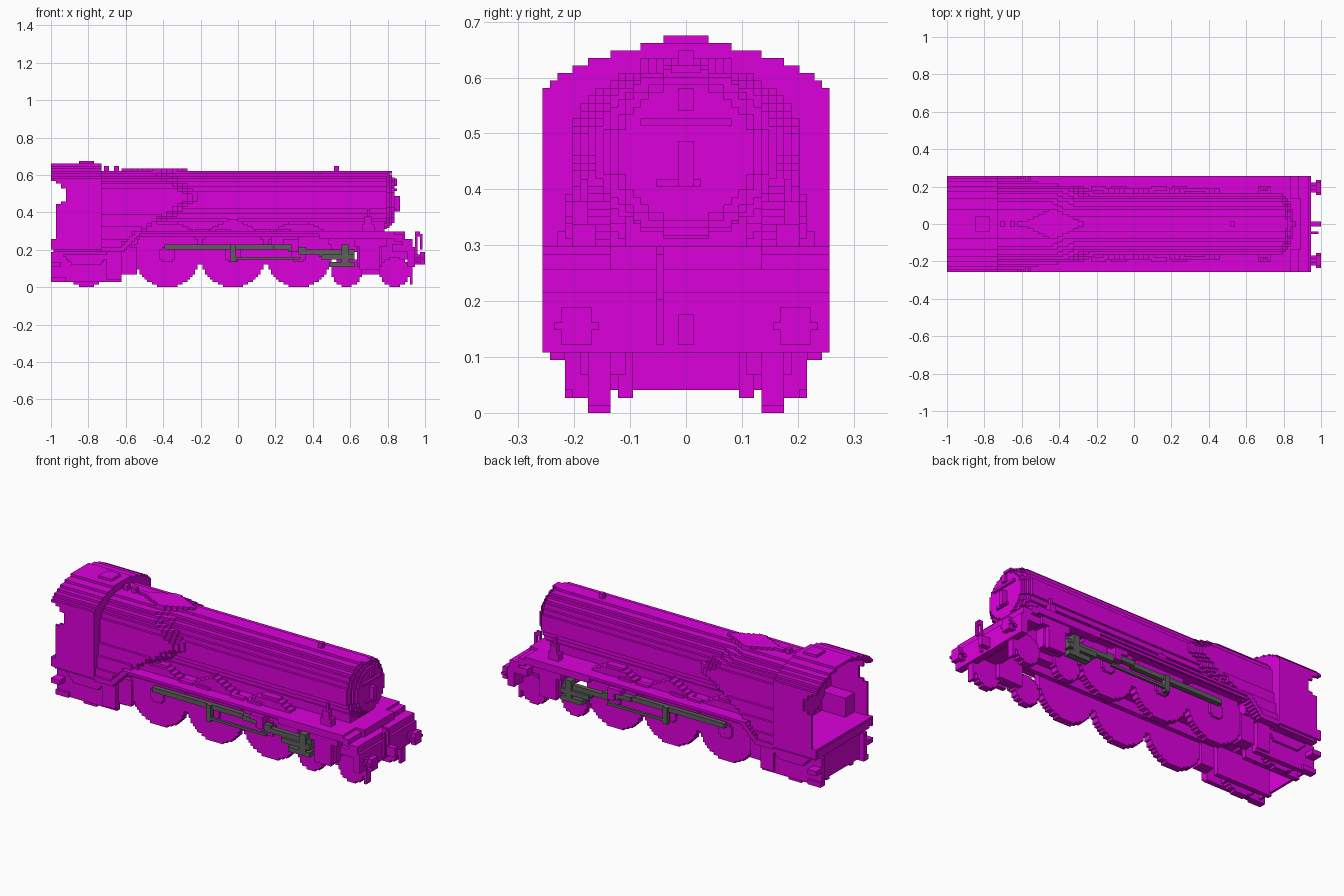
import bpy
import bmesh
from math import sqrt

cube = bpy.data.objects.get("Cube")
if cube:
    bpy.data.objects.remove(cube)

U = 2 / 148  # one grid unit; all sizes below are in grid units


def material(name, colour):
    m = bpy.data.materials.new(name)
    m.use_nodes = True
    m.diffuse_color = (*colour, 1)
    m.node_tree.nodes["Principled BSDF"].inputs["Base Color"].default_value = (*colour, 1)
    return m


PURPLE = material("bright purple", (0.72, 0.0, 0.72))
GREY = material("dark grey", (0.11, 0.115, 0.105))


class Part:
    """Collects blocks and stepped prisms into one object."""

    def __init__(self, name, mat=PURPLE):
        self.name, self.mat, self.bm = name, mat, bmesh.new()

    def prism(self, outline, axis, a, b):
        # outline is in (y, z) when axis is x, and in (x, z) when axis is y
        place = (lambda p, d: (d, *p)) if axis == "x" else (lambda p, d: (p[0], d, p[1]))
        ends = [[self.bm.verts.new([c * U for c in place(p, d)]) for p in outline] for d in (a, b)]
        self.bm.faces.new(ends[0])
        self.bm.faces.new(ends[1][::-1])
        for i in range(len(outline)):
            j = (i + 1) % len(outline)
            self.bm.faces.new((ends[0][i], ends[1][i], ends[1][j], ends[0][j]))
        return self

    def block(self, x, y, z):
        return self.prism([(y[0], z[0]), (y[1], z[0]), (y[1], z[1]), (y[0], z[1])], "x", *x)

    def pair(self, x, y, z):
        return self.block(x, y, z).block(x, (-y[1], -y[0]), z)

    def finish(self):
        bmesh.ops.recalc_face_normals(self.bm, faces=self.bm.faces)
        mesh = bpy.data.meshes.new(self.name)
        self.bm.to_mesh(mesh)
        self.bm.free()
        mesh.materials.append(self.mat)
        bpy.context.collection.objects.link(bpy.data.objects.new(self.name, mesh))


def stepped(rows, centre=0):
    """Symmetric staircase outline from (height, half width) rows."""
    right = [(w, z + d) for z, w in rows for d in (0, 1)]
    return [(centre + w, z) for w, z in right] + [(centre - w, z) for w, z in right[::-1]]


def arc(h, r):
    return sqrt(max(0, 1 - (h / r) ** 2))


def disc(r, cz, centre=0, rz=None):
    rz = rz or r
    n = round(2 * rz)
    return stepped([(cz - n / 2 + k, max(1, round(r * arc(k + 0.5 - n / 2, rz))))
                    for k in range(n)], centre)


# Wheels
DRIVERS = (-28, -2, 24)
for name, centres, r in (("driving_wheel", DRIVERS, 13), ("trailing_wheel", (-60,), 8),
                         ("leading_wheel", (43, 62), 6)):
    for n, cx in enumerate(centres):
        for side, s in (("left", 1), ("right", -1)):
            p = Part(f"{name}_{n + 1}_{side}")
            p.prism(disc(r, r, cx), "y", s * 10, s * 13)
            if name == "driving_wheel":
                p.prism(disc(3, r, cx), "y", s * 13, s * 14)
            p.finish()

# Frames behind and between the wheels
p = Part("main_frame")
p.pair((-54, 66), (8, 10), (14, 22))
p.block((-54, 66), (-8, 8), (18, 22))
p.pair((-46, -40), (9, 14), (5, 16))
p.pair((47, 58), (8, 12), (5, 16))
p.finish()

# Running boards, curving down to the cab and stepping down at the front
p = Part("running_board")
p.block((-40, 59), (-19, 19), (21, 22))
for k in range(6):
    p.pair((-46 + k, -44 + k), (15, 19), (15 + k, 17 + k))
p.pair((-54, -45), (16, 19), (14, 16))
p.pair((-40, 59), (17, 18), (20, 21))
p.pair((32, 59), (15, 19), (19, 22))
p.block((59, 62), (-19, 19), (19, 22))
p.block((62, 65), (-19, 19), (18, 21))
p.block((65, 69), (-19, 19), (16, 19))
p.finish()
p = Part("wheel_covers")
for cx, top in zip(DRIVERS, (25, 28, 25)):
    for z in range(22, top):
        w = 10 - 2 * (z - 22)
        p.pair((cx - w, cx + w), (10, 14), (z, z + 1))
p.finish()
p = Part("board_fittings")
for cx in (-14, -6, 10, 18):
    p.pair((cx - 3, cx + 3), (13, 15), (22, 23))
p.pair((49, 54), (12, 15), (22, 25))
p.pair((50, 53), (13, 15), (25, 28))
p.pair((51, 52), (13, 14), (28, 31))
p.finish()

# Boiler and smokebox front
p = Part("boiler")
p.prism(disc(12, 34.5, rz=11.5), "x", -54, 59)
p.block((-40, 58), (-8, 8), (21, 26))
p.finish()
p = Part("smokebox_front")
for r, x in ((11, 60), (10, 61), (9, 62)):
    p.prism(disc(r, 34.5, rz=r), "x", 58, x)
p.block((62, 63), (-6, 6), (38, 39))
p.block((62, 63), (-4, 2), (30, 31))
p.block((62, 64), (-1, 1), (30, 36))
p.block((62, 63), (-1, 1), (40, 43))
p.block((58, 61), (-2, 2), (45, 46))
p.finish()

# Firebox: leaning sides that flare out of the boiler towards the cab
p = Part("firebox")
for x in range(-54, -16, 2):
    rows = []
    for z in range(15 if x < -42 else 22, 46):
        start = -16 - 1.4 * max(0, 34 - z) - 1.6 * max(0, z - 37)
        t = min(1, max(0, (start - x) / 7))
        inner = max(8, 12 * arc(z + 0.5 - 34.5, 11.5)) if z < 40 else 12 * arc(z - 34, 11.5)
        outer = 15 * arc(max(0, z + 0.5 - 36), 10.5) + max(0, 31 - z) / 5
        rows.append((z, round(inner + t * max(0, outer - inner))))
    p.prism(stepped(rows), "x", x, x + 2)
p.finish()

# Dome and fittings along the top
p = Part("top_dome")
for x in range(-46, -21, 2):
    w = max(1, 6 - abs(x + 33) // 2)
    p.block((x, x + 2), (-w, w), (45, 47))
p.finish()
p = Part("top_fittings")
for x in (-53, -49, 38):
    p.block((x, x + 2), (-1, 1), (45, 48))
p.finish()

# Cab
p = Part("cab_sides")
p.pair((-74, -54), (18, 19), (15, 19))
for back, low, high in ((-72, 19, 33), (-70, 33, 34), (-68, 34, 39), (-70, 39, 41), (-72, 41, 42)):
    p.pair((back, -54), (18, 19), (low, high))
p.finish()
ROOF = (19, 18, 17, 15, 13, 10, 6)
p = Part("cab_roof")
p.pair((-74, -54), (18, 19), (42, 43))
for k, w in enumerate(ROOF):
    inner = ROOF[k + 1] - 1 if k < 6 else 0
    p.pair((-74, -54), (inner, w), (42 + k, 43 + k))
p.block((-63, -57), (-3, 3), (49, 50))
p.finish()
p = Part("cab_front")
p.prism(stepped([(15 + k, 19) for k in range(27)] + [(42 + k, w) for k, w in enumerate(ROOF)]),
        "x", -55, -54)
p.prism(disc(11, 33, rz=11), "x", -58, -55)
p.finish()
p = Part("cab_floor")
p.block((-74, -54), (-19, 19), (18, 19))
p.block((-73, -54), (-18, 18), (14, 18))
p.pair((-66, -55), (12, 18), (19, 27))
p.finish()

# Open frame and steps below the cab
p = Part("rear_frame")
p.block((-72, -71), (-14, 14), (3, 14))
p.pair((-72, -46), (7, 9), (2, 14))
p.pair((-74, -46), (13, 15), (2, 14))
p.pair((-74, -70), (15, 19), (8, 10))
p.pair((-74, -68), (14, 16), (2, 4))
p.pair((-52, -46), (14, 16), (3, 14))
for k in range(4):
    p.pair((-69 + k, -51 - k), (15, 16), (12 - k, 13 - k))
p.finish()

# Cylinders
p = Part("cylinders")
p.pair((47, 57), (12, 16), (8, 18))
p.pair((48, 56), (16, 18), (7, 16))
p.pair((46, 59), (12, 18), (16, 19))
p.finish()

# Rods and valve gear
p = Part("valve_gear", GREY)
p.pair((-29, 14), (14, 16), (15, 17))
p.pair((-3, -1), (15, 17), (10, 17))
p.pair((-3, 25), (16, 17), (11, 12))
for k in range(5):
    p.pair((14 + 6 * k, 21 + 6 * k), (15, 17), (15 - k, 17 - k))
p.pair((24, 46), (15, 17), (13, 15))
p.pair((33, 46), (15, 18), (11, 13))
p.pair((36, 46), (15, 18), (8, 10))
p.pair((41, 44), (15, 18), (8, 17))
p.finish()
p = Part("gear_brackets")
p.pair((13, 24), (13, 15), (17, 20))
p.pair((18, 24), (14, 18), (17, 19))
p.pair((21, 24), (15, 18), (14, 17))
p.finish()

# Front beam, buffers, coupling and guard irons
p = Part("buffer_beam")
p.block((67, 70), (-19, 19), (8, 16))
p.block((57, 67), (-12, 12), (11, 19))
p.pair((61, 68), (13, 19), (14, 17))
p.pair((68, 69), (10, 13), (1, 8))
p.finish()
p = Part("buffers")
for s in (-14.5, 14.5):
    p.prism(disc(1.5, 11.5, s), "x", 70, 72)
    p.prism(disc(2.6, 11.5, s), "x", 72, 74)
p.finish()
p = Part("coupling")
p.block((70, 74), (-1, 1), (9, 13))
p.finish()
p = Part("brake_pipe")
p.block((70, 71), (-4, -3), (9, 21))
p.block((70, 72), (-4, -3), (20, 22))
p.block((72, 73), (-4, -3), (15, 21))
p.finish()
